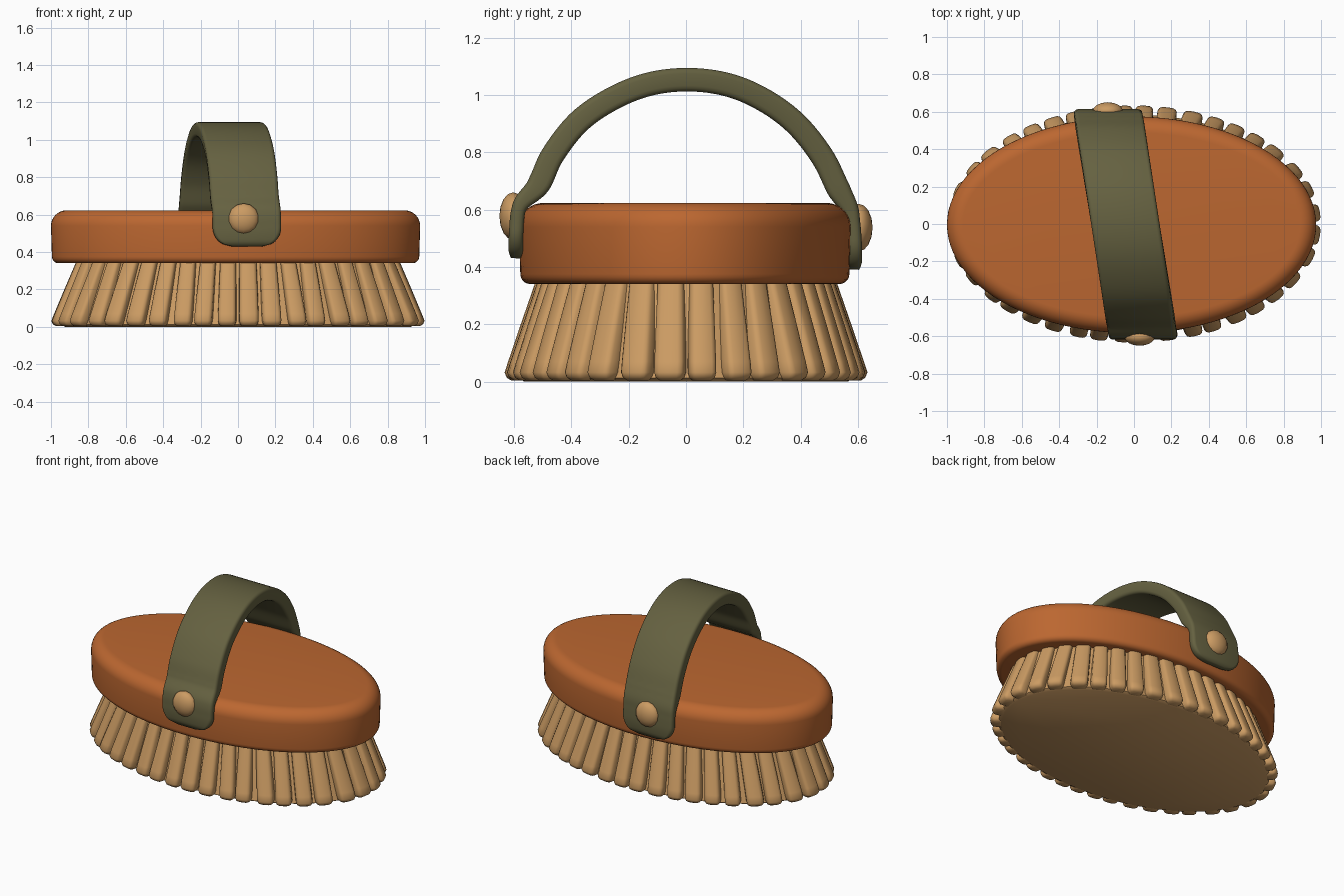
import bpy, math, random
from mathutils import Vector

if "Cube" in bpy.data.objects:
    bpy.data.objects.remove(bpy.data.objects["Cube"])

random.seed(4)


def material(name, rgb):
    m = bpy.data.materials.new(name)
    m.diffuse_color = (*rgb, 1)
    m.use_nodes = True
    m.node_tree.nodes["Principled BSDF"].inputs["Base Color"].default_value = m.diffuse_color
    return m


wood = material("orange wood", (0.50, 0.135, 0.03))
tan = material("tan bristle", (0.60, 0.33, 0.125))
green = material("olive strap", (0.13, 0.12, 0.052))


def loft(name, groups, mat, angle=40):
    """Skin each list of equal-sized closed rings, with end caps."""
    verts, faces = [], []
    for rings in groups:
        base, n = len(verts), len(rings[0])
        for r in rings:
            verts += r
        for i in range(len(rings) - 1):
            a, b = base + i * n, base + (i + 1) * n
            for j in range(n):
                k = (j + 1) % n
                faces.append((a + j, a + k, b + k, b + j))
        faces.append(tuple(base + j for j in reversed(range(n))))
        faces.append(tuple(base + (len(rings) - 1) * n + j for j in range(n)))
    me = bpy.data.meshes.new(name)
    me.from_pydata(verts, [], faces)
    me.materials.append(mat)
    for p in me.polygons:
        p.use_smooth = True
    me.set_sharp_from_angle(angle=math.radians(angle))
    ob = bpy.data.objects.new(name, me)
    bpy.context.collection.objects.link(ob)
    return ob


def ellipse(a, b, z, cx=0.0, cy=0.0, n=96):
    return [(cx + a * math.cos(2 * math.pi * i / n),
             cy + b * math.sin(2 * math.pi * i / n), z) for i in range(n)]


# Wooden body: oval slab, small round below and larger round above
profile = []
for i in range(6):
    t = math.radians(18 * i)
    profile.append((0.035 * (1 - math.sin(t)) + 0.005, 0.34 + 0.035 * (1 - math.cos(t))))
for i in range(9):
    t = math.radians(90 * i / 8)
    profile.append((0.085 * (1 - math.cos(t)), 0.54 + 0.083 * math.sin(t)))
loft("brush_body", [[ellipse(0.987 - d, 0.579 - d, z, -0.013, -0.004) for d, z in profile]], wood, 60)

# Solid bristle core
loft("bristle_core", [[ellipse(0.925, 0.565, 0.0), ellipse(0.945, 0.585, 0.012),
                       ellipse(0.84, 0.49, 0.36)]], tan)

# Bristle tufts spaced evenly along the flared oval rim
COUNT, A, B = 40, 0.948, 0.585
fine = [2 * math.pi * i / 4000 for i in range(4001)]
lengths = [0.0]
for t in fine[1:]:
    lengths.append(lengths[-1] + math.hypot(A * math.sin(t), B * math.cos(t)))
tufts, idx = [], 0
for k in range(COUNT):
    target = (k + 0.5) / COUNT * lengths[-1]
    while lengths[idx] < target:
        idx += 1
    t = fine[idx]
    out = Vector((math.cos(t) / A, math.sin(t) / B, 0)).normalized()
    side = Vector((-out.y, out.x, 0))
    twist = random.uniform(-0.012, 0.012)
    wide = random.uniform(0.93, 1.07)
    rings = []
    # z, flare (0 top to 1 bottom), half width, half depth
    for z, f, w, d in ((0.004, 0.97, 0.034, 0.030), (0.014, 0.99, 0.046, 0.043),
                       (0.032, 1.0, 0.051, 0.049), (0.07, 0.9, 0.051, 0.047),
                       (0.2, 0.5, 0.048, 0.045), (0.36, 0.0, 0.044, 0.042)):
        c = Vector((math.cos(t) * (0.82 + 0.13 * f), math.sin(t) * (0.48 + 0.105 * f), z))
        c += side * twist * f
        ring = []
        for j in range(16):
            q = 2 * math.pi * j / 16
            cq, sq = math.cos(q), math.sin(q)
            u = math.copysign(abs(cq) ** 0.55, cq) * w * wide
            v = math.copysign(abs(sq) ** 0.55, sq) * d
            ring.append(tuple(c + side * u - out * v))
        rings.append(ring)
    tufts.append(rings)
loft("bristle_tufts", tufts, tan, 50)

# Strap: slanted band swept over a side profile (y, z)
path = [(-0.594, 0.43), (-0.592, 0.53), (-0.578, 0.615), (-0.515, 0.685), (-0.465, 0.79),
        (-0.375, 0.905), (-0.26, 0.985), (-0.13, 1.037), (0.01, 1.053), (0.15, 1.034),
        (0.275, 0.98), (0.385, 0.898), (0.475, 0.785), (0.53, 0.675), (0.575, 0.59),
        (0.588, 0.49), (0.588, 0.39)]
pts = []
P = [Vector(p) for p in path]
P = [2 * P[0] - P[1]] + P + [2 * P[-1] - P[-2]]
for i in range(1, len(P) - 2):
    p0, p1, p2, p3 = P[i - 1:i + 3]
    for s in range(8):
        t = s / 8
        pts.append(0.5 * (2 * p1 + (p2 - p0) * t + (2 * p0 - 5 * p1 + 4 * p2 - p3) * t * t
                          + (3 * p1 - p0 - 3 * p2 + p3) * t ** 3))
pts.append(P[-2])
dist = [0.0]
for a, b in zip(pts, pts[1:]):
    dist.append(dist[-1] + (b - a).length)

rings = []
for i, p in enumerate(pts):
    tan_dir = (pts[min(i + 1, len(pts) - 1)] - pts[max(i - 1, 0)]).normalized()
    nrm = Vector((-tan_dir.y, tan_dir.x))
    end = min(dist[i], dist[-1] - dist[i])
    r = 0.10
    half = 0.183
    if end < r:                                   # rounded tab corners
        half += math.sqrt(r * r - (r - end) ** 2) - r
    thick = 0.025 + 0.016 * min(1, max(0, (end - 0.17) / 0.12))
    if end < 0.02:
        thick *= 0.65 + 0.35 * end / 0.02
    c = 0.02
    ring = []
    for sx, sn, start in ((1, 1, 0), (-1, 1, 90), (-1, -1, 180), (1, -1, 270)):
        for q in range(4):
            ang = math.radians(start + 30 * q)
            u = sx * (half - c) + c * math.cos(ang)
            v = sn * max(thick - c, 0) + min(c, thick) * math.sin(ang)
            yz = p + nrm * v
            ring.append((-0.046 - 0.158 * p.x + u, yz.x, yz.y))
    rings.append(ring)
loft("hand_strap", [rings], green, 50)

# Rivets: faceted round heads on both tabs
for name, loc in (("front_rivet", (0.03, -0.603, 0.577)), ("back_rivet", (-0.14, 0.603, 0.537))):
    bpy.ops.mesh.primitive_uv_sphere_add(segments=14, ring_count=8, radius=1, location=loc,
                                         rotation=(math.radians(90), 0, 0))
    ob = bpy.context.object
    ob.name = name
    ob.scale = (0.083, 0.083, 0.048)
    ob.data.materials.append(tan)
    bpy.ops.object.shade_smooth_by_angle(angle=math.radians(40))
